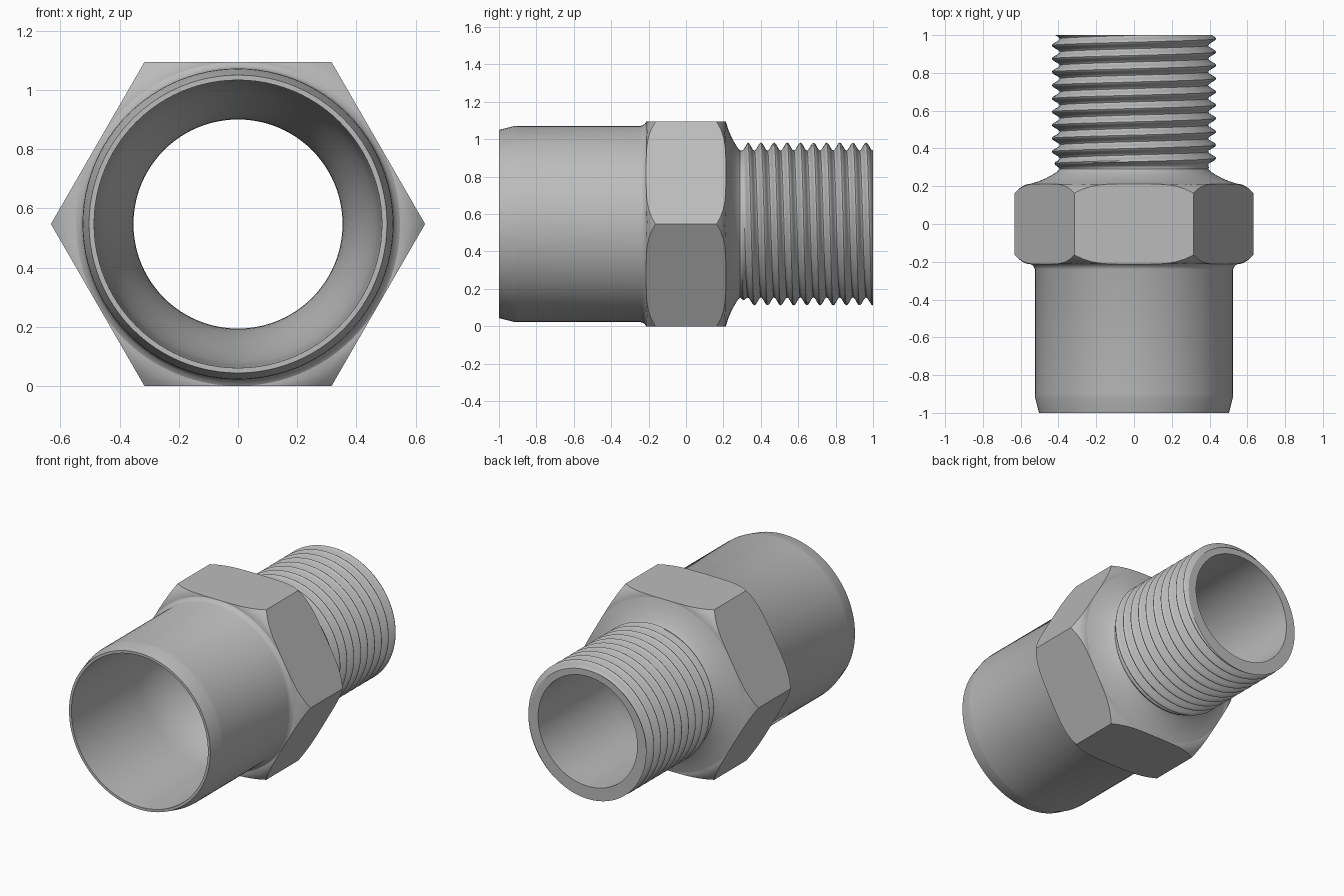
import bpy, bmesh
from math import sin, cos, pi, tau

cube = bpy.data.objects.get("Cube")
if cube:
    bpy.data.objects.remove(cube, do_unlink=True)

COLS = 96            # steps around the axis
FLAT = 0.547         # hexagon centre to flat, also the axis height
FACE = 0.213         # half length of the hexagon
BORE = 0.353
PITCH, CREST_Y = 0.0703, 0.963
ROOT, DEPTH = 0.393, 0.042
NECK_Y = 0.29
STEPS = 10           # rows per thread turn

steel = bpy.data.materials.new("brushed_steel_grey")
steel.use_nodes = True
grey = (0.5, 0.5, 0.5, 1)
steel.diffuse_color = grey
steel.node_tree.nodes["Principled BSDF"].inputs["Base Color"].default_value = grey


def turn(name, rows):
    """Skin rows around the y axis; each row maps an angle to (radius, y)."""
    bm = bmesh.new()
    grid = []
    for row in rows:
        ring = []
        for j in range(COLS + 1):
            a = tau * j / COLS
            r, y = row(a)
            ring.append(bm.verts.new((r * sin(a), y, FLAT + r * cos(a))))
        grid.append(ring)
    for low, high in zip(grid, grid[1:]):
        for j in range(COLS):
            bm.faces.new((low[j], low[j + 1], high[j + 1], high[j]))
    bmesh.ops.remove_doubles(bm, verts=bm.verts, dist=0.0001)
    mesh = bpy.data.meshes.new(name)
    bm.to_mesh(mesh)
    bm.free()
    obj = bpy.data.objects.new(name, mesh)
    bpy.context.collection.objects.link(obj)
    mesh.materials.append(steel)
    bpy.ops.object.select_all(action='DESELECT')
    obj.select_set(True)
    bpy.context.view_layer.objects.active = obj
    bpy.ops.object.shade_smooth_by_angle(angle=pi / 5)
    return obj


def circles(points):
    return [lambda a, p=p: p for p in points]


def hex_row(side, t):
    """Row on the domed end of the hexagon, t = 1 at its outer edge."""
    def row(a):
        off = (a + pi / 6) % (pi / 3) - pi / 6
        r = FLAT + (FLAT / cos(off) - FLAT) * t
        return r, side * (FACE - 0.05 * ((r - FLAT) / 0.085) ** 2)
    return row


def thread_radius(a, y):
    phase = (y - CREST_Y) / PITCH - a / tau
    fade = min(1, max(0, (y - NECK_Y) / 0.04))
    return ROOT + DEPTH * fade * (0.5 + 0.5 * cos(tau * phase))


def thread_row(start):
    """Row that climbs one pitch per turn, trimmed at both ends."""
    def row(a):
        y = min(1, max(NECK_Y, start + PITCH * a / tau))
        return thread_radius(a, y), y
    return row


# Plain socket tube with a tapered lip and a small fillet at the hexagon
turn("socket_tube", circles([
    (0.486, -1), (0.503, -1), (0.523, -0.92), (0.525, -0.9),
    (0.525, -0.24), (0.533, -0.222), (FLAT, -FACE)]))

# Hexagon with rounded-off corners
ends = [0, 0.35, 0.7, 1]
turn("hex_collar", [hex_row(-1, t) for t in ends] + [hex_row(1, t) for t in ends[::-1]])

# Concave neck from hexagon to thread
turn("neck", circles([
    (FLAT, FACE), (0.505, 0.226), (0.465, 0.243), (0.43, 0.262),
    (0.405, 0.278), (ROOT, NECK_Y)]))

# Helical thread and its flat end face
first = CREST_Y - 11 * PITCH
thread = [thread_row(first + i * PITCH / STEPS) for i in range(12 * STEPS)]
turn("male_thread", thread)
turn("thread_end_face", [lambda a: (thread_radius(a, 1), 1), lambda a: (BORE, 1)])

# Inner wall: straight bore widening smoothly into the socket
flare = [(BORE + (0.475 - BORE) * (0.5 - 0.5 * cos(pi * i / 12)), 0.3 - 0.65 * i / 12)
         for i in range(13)]
turn("inner_bore", circles([(BORE, 1)] + flare + [(0.486, -1)]))
